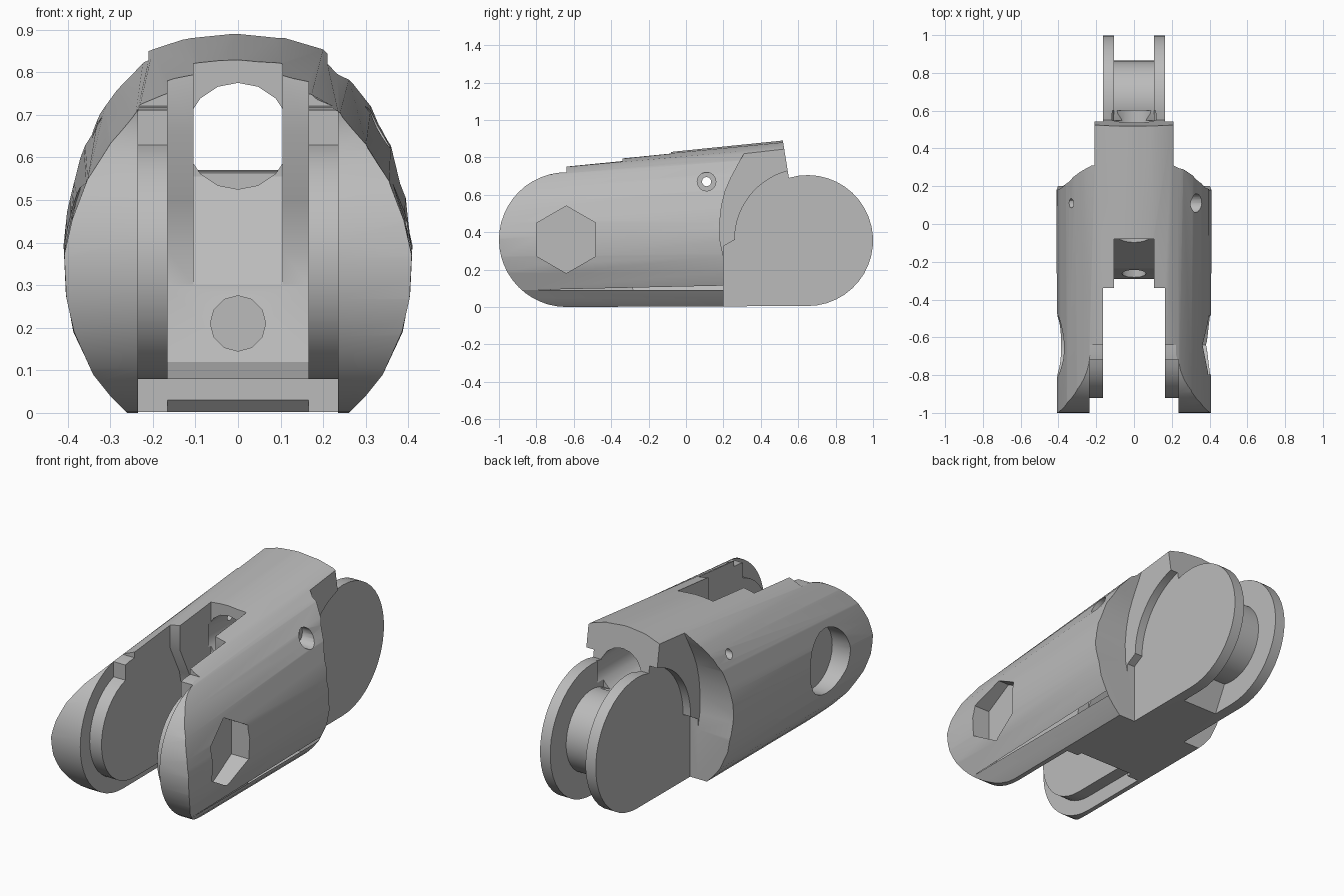
import bpy, bmesh, math

cube = bpy.data.objects.get("Cube")
if cube:
    bpy.data.objects.remove(cube, do_unlink=True)

grey = bpy.data.materials.new("plain_grey")
grey.use_nodes = True
grey.diffuse_color = (0.5, 0.5, 0.5, 1)
grey.node_tree.nodes["Principled BSDF"].inputs["Base Color"].default_value = (0.5, 0.5, 0.5, 1)


def arc(cu, cv, r, a0, a1, n):
    """Points on a circular arc, angles in degrees."""
    angles = [math.radians(a0 + (a1 - a0) * i / n) for i in range(n + 1)]
    return [(cu + r * math.cos(a), cv + r * math.sin(a)) for a in angles]


def circle(cu, cv, r, n, start=0):
    return arc(cu, cv, r, start, start + 360, n)[:-1]


def loft(name, ring_a, ring_b):
    """Closed solid between two rings of 3D points."""
    bm = bmesh.new()
    a = [bm.verts.new(p) for p in ring_a]
    b = [bm.verts.new(p) for p in ring_b]
    bm.faces.new(a)
    bm.faces.new(b[::-1])
    for i in range(len(a)):
        j = (i + 1) % len(a)
        bm.faces.new((a[i], b[i], b[j], a[j]))
    bmesh.ops.recalc_face_normals(bm, faces=bm.faces)
    mesh = bpy.data.meshes.new(name)
    bm.to_mesh(mesh)
    bm.free()
    mesh.materials.append(grey)
    obj = bpy.data.objects.new(name, mesh)
    bpy.context.collection.objects.link(obj)
    return obj


def across(name, pts, x0, x1):
    """Side profile (y, z) extruded along x."""
    return loft(name, [(x0, y, z) for y, z in pts], [(x1, y, z) for y, z in pts])


def along(name, pts, y0, y1):
    """Front profile (x, z) extruded along y."""
    return loft(name, [(x, y0, z) for x, z in pts], [(x, y1, z) for x, z in pts])


def combine(target, tool, operation="DIFFERENCE"):
    tool.hide_render = True
    mod = target.modifiers.new("cut", "BOOLEAN")
    mod.operation = operation
    mod.solver = "EXACT"
    mod.object = tool
    bpy.context.view_layer.objects.active = target
    bpy.ops.object.modifier_apply(modifier=mod.name)
    bpy.data.objects.remove(tool, do_unlink=True)


# Body shell: half sections at the front and the taller back
front = [(0, .735), (.08, .732), (.165, .715), (.235, .685), (.3, .62), (.355, .54),
         (.39, .45), (.408, .37), (.403, .27), (.385, .19), (.34, .09), (.3, .04), (.26, 0)]
back = [(0, .89), (.11, .88), (.2, .853), (.265, .8), (.315, .74), (.36, .65),
        (.395, .52), (.41, .4), (.405, .29), (.387, .19), (.34, .09), (.3, .04), (.26, 0)]


def section(y):
    t = (y + 1) / 1.52
    half = [(a[0] + (b[0] - a[0]) * t, a[1] + (b[1] - a[1]) * t) for a, b in zip(front, back)]
    return [(x, y, z) for x, z in half] + [(-x, y, z) for x, z in half[:0:-1]]


body = loft("finger_segment_body", section(-1.05), section(1.05))

# Rounded side outline with front arms and rear knuckle
outline = (arc(-.64, .36, .36, 270, 90, 24) + [(-.64, 1), (.5, 1), (.55, .69)]
           + arc(.65, .355, .35, 98, -90, 22))
combine(body, across("outline", outline, -.6, .6), "INTERSECT")

# Opening between the front arms
opening = [(-1.2, -.2), (-.22, -.2), (-.22, 0), (-.27, .05), (-.29, .12), (-.235, .3),
           (-.235, .38), (-.26, .5), (-.34, .66), (-.34, 1.1), (-1.2, 1.1)]
combine(body, across("arm_opening", opening, -.165, .165))

# Recess around the round boss inside each arm
recess = ([(-1.2, -.1), (-.25, -.1), (-.25, .08)] + arc(-.64, .36, .28, 270, 106, 20)
          + [(-.72, 1.05), (-1.2, 1.05)])
combine(body, across("boss_recess", recess, -.235, .235))

# Sloped slot, round tunnel and lower bore along the middle
slot = [(-.5, .3), (-.236, .3), (-.08, .555), (-.08, 1.2), (-.5, 1.2)]
combine(body, across("ramp_slot", slot, -.105, .105))
combine(body, along("tunnel", circle(0, .65, .125, 16), -.1, .6))
combine(body, along("lower_bore", circle(0, .21, .065, 12), -.5, .58))

# Rear shoulders, guide ledges and joint sockets on each side
shoulder = [(.2, -.2), (.2, .27), (.183, .35), (.18, .45), (.19, .54), (.21, .62),
            (.24, .69), (.275, .755), (.31, .82), (.32, 1.2), (1.2, 1.2), (1.2, -.2)]
ledge = ([(.2, -.15), (.2, .325), (.262, .36)] + arc(.64, .36, .38, 180, 105, 14)
         + [(.6, .74), (1.15, .74), (1.15, -.15)])
for side in (1, -1):
    combine(body, across("shoulder_cut", shoulder, side * .21, side * .8))
    combine(body, across("ledge_cut", ledge, side * .165, side * .7))
    socket = circle(-.64, .36, .18, 6, 90) if side > 0 else circle(-.64, .36, .17, 28)
    combine(body, across("joint_socket", socket, side * .3, side * .7))

# Gap between the rear discs, leaving a round web
gap = (arc(.65, .355, .215, 118, -105, 22)
       + [(.47, -.1), (1.25, -.1), (1.25, .85), (.549, .85)])
combine(body, across("knuckle_gap", gap, -.105, .105))

# Cross pin hole with a wider seat on one side
combine(body, across("pin_hole", circle(.11, .67, .025, 12), -.6, .6))
combine(body, across("pin_seat", circle(.11, .67, .05, 16), .27, .6))

# Smooth curved faces, keeping the cut edges sharp
bpy.ops.object.select_all(action="DESELECT")
body.select_set(True)
bpy.context.view_layer.objects.active = body
bpy.ops.object.shade_smooth_by_angle(angle=math.radians(30))
